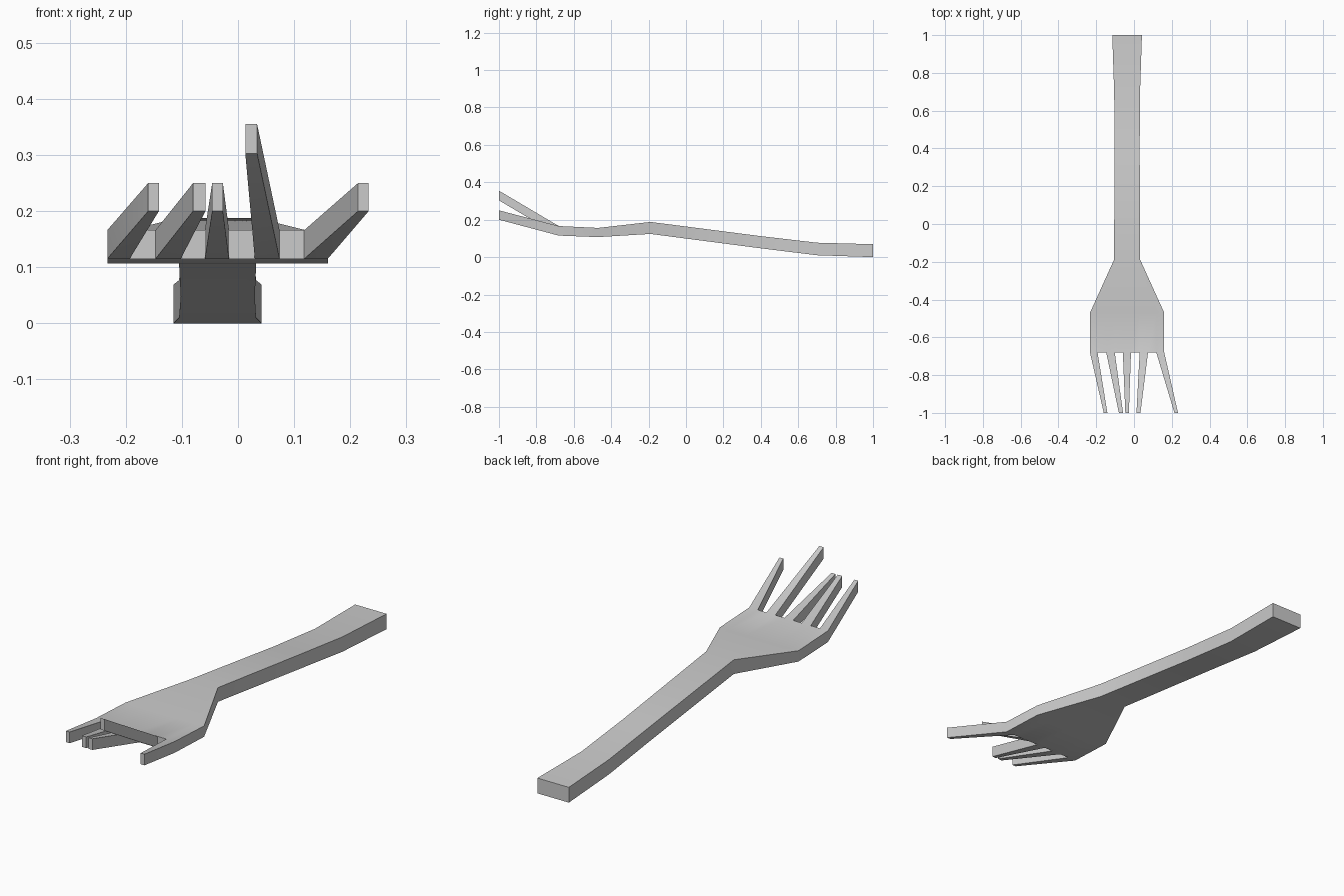
import bpy, bmesh, math

if "Cube" in bpy.data.objects:
    bpy.data.objects.remove(bpy.data.objects["Cube"])

# Sections from handle end to head front: y, left x, right x, bottom z, top z
SECTIONS = [
    (1.0, -0.115, 0.042, 0.0, 0.069),
    (0.7, -0.105, 0.032, 0.010, 0.077),
    (0.4, -0.102, 0.030, 0.047, 0.112),
    (-0.19, -0.106, 0.033, 0.124, 0.188),
    (-0.47, -0.233, 0.160, 0.107, 0.156),
    (-0.68, -0.233, 0.160, 0.115, 0.166),
]
# Tine root edges at the head front, two per tine
ROOTS = [-0.233, -0.193, -0.147, -0.102, -0.059, -0.016, 0.030, 0.074, 0.118, 0.160]
# Tine tips: left x, right x, bottom z, top z
TIPS = [
    (-0.160, -0.141, 0.2, 0.25),
    (-0.080, -0.058, 0.2, 0.25),
    (-0.046, -0.027, 0.2, 0.25),
    (0.013, 0.034, 0.303, 0.355),
    (0.214, 0.233, 0.2, 0.25),
]
fractions = [(x - ROOTS[0]) / (ROOTS[-1] - ROOTS[0]) for x in ROOTS]

bm = bmesh.new()


def ring(y, x0, x1, z0, z1, steps):
    """Closed strip outline: bottom row left to right, top row right to left."""
    low = [bm.verts.new((x0 + (x1 - x0) * f, y, z0)) for f in steps]
    high = [bm.verts.new((x0 + (x1 - x0) * f, y, z1)) for f in steps]
    return low + high[::-1]


def bridge(a, b):
    n = len(a)
    for i in range(n):
        j = (i + 1) % n
        bm.faces.new((a[i], a[j], b[j], b[i]))


# Handle and head
rings = [ring(*s, fractions) for s in SECTIONS]
for a, b in zip(rings, rings[1:]):
    bridge(a, b)
bm.faces.new(rings[0])

# Tines grow from every other cell of the head front; gaps are closed
front = rings[-1]
n = len(ROOTS)
for i in range(n - 1):
    root = [front[i], front[i + 1], front[2 * n - 2 - i], front[2 * n - 1 - i]]
    if i % 2:
        bm.faces.new(root)
    else:
        tip = ring(-1.0, *TIPS[i // 2], (0, 1))
        bridge(root, tip)
        bm.faces.new(tip)

bmesh.ops.recalc_face_normals(bm, faces=bm.faces)
mesh = bpy.data.meshes.new("fork")
bm.to_mesh(mesh)
bm.free()
fork = bpy.data.objects.new("fork", mesh)
bpy.context.collection.objects.link(fork)
bpy.context.view_layer.objects.active = fork
fork.select_set(True)
bpy.ops.object.shade_smooth_by_angle(angle=math.radians(30))
